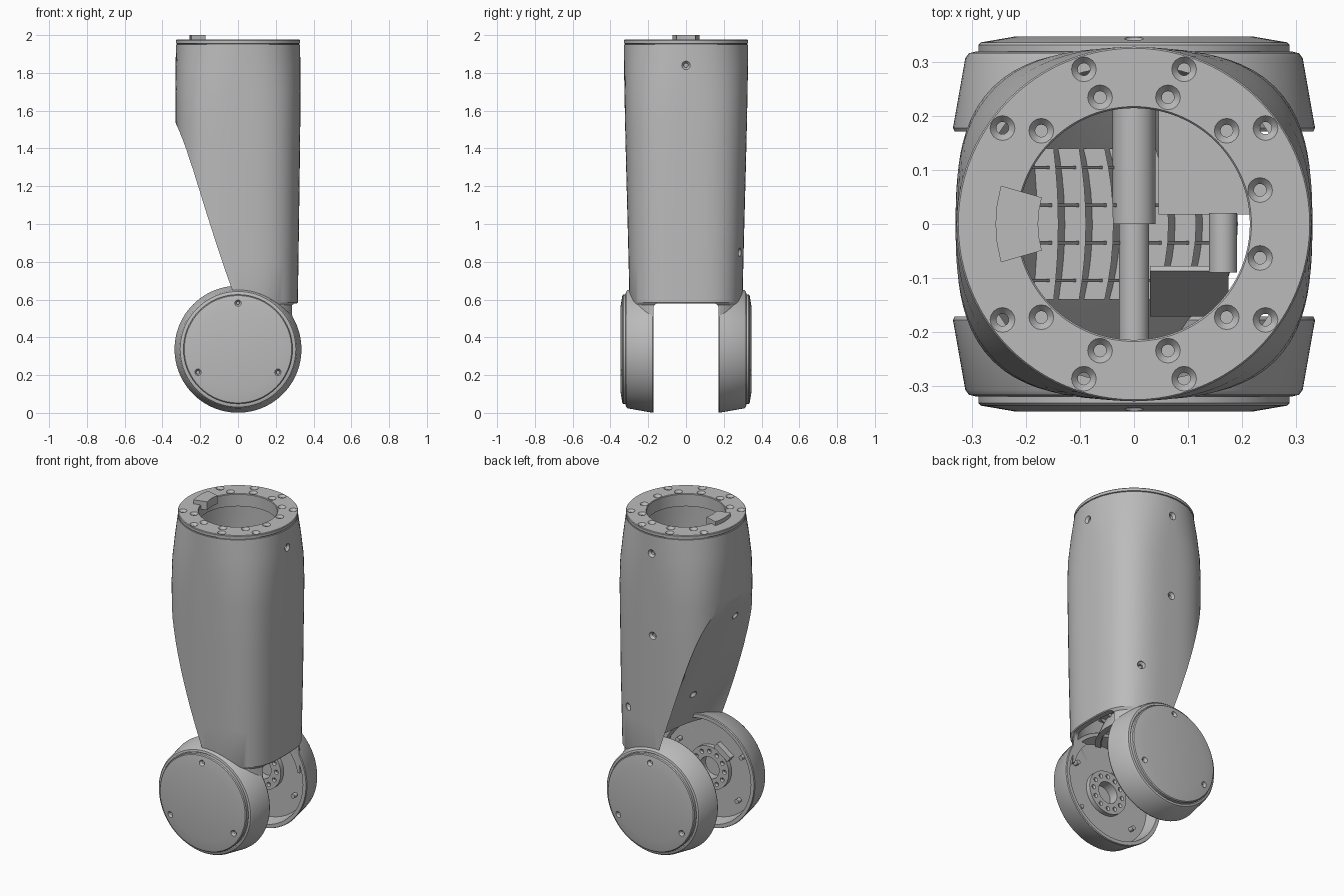
import bpy, bmesh
from math import pi, cos, sin, radians, atan2
from mathutils import Matrix, Vector

old = bpy.data.objects.get("Cube")
if old:
    bpy.data.objects.remove(old, do_unlink=True)

GREY = (0.5, 0.5, 0.5, 1)
metal = bpy.data.materials.new("plain grey metal")
metal.use_nodes = True
metal.diffuse_color = GREY
for node in metal.node_tree.nodes:
    if node.type == 'BSDF_PRINCIPLED':
        node.inputs["Base Color"].default_value = GREY

HUB_Z = 0.337


def finish(name, bm):
    bmesh.ops.recalc_face_normals(bm, faces=bm.faces)
    mesh = bpy.data.meshes.new(name)
    bm.to_mesh(mesh)
    bm.free()
    mesh.materials.append(metal)
    ob = bpy.data.objects.new(name, mesh)
    bpy.context.collection.objects.link(ob)
    return ob


def activate(ob):
    bpy.ops.object.select_all(action='DESELECT')
    ob.select_set(True)
    bpy.context.view_layer.objects.active = ob


def smooth(ob):
    activate(ob)
    bpy.ops.object.shade_smooth_by_angle(angle=radians(28))


def cut(ob, cutter):
    activate(ob)
    mod = ob.modifiers.new("cut", 'BOOLEAN')
    mod.operation, mod.solver, mod.object = 'DIFFERENCE', 'EXACT', cutter
    bpy.ops.object.modifier_apply(modifier=mod.name)
    bpy.data.objects.remove(cutter, do_unlink=True)


def lathe(bm, profile, matrix=Matrix(), steps=72, closed=False):
    """Turn (radius, height) points about z, then move by matrix."""
    part = bmesh.new()
    verts = [part.verts.new((r, 0, h)) for r, h in profile]
    pairs = list(zip(verts, verts[1:])) + ([(verts[-1], verts[0])] if closed else [])
    edges = [part.edges.new(p) for p in pairs]
    bmesh.ops.spin(part, geom=verts + edges, cent=(0, 0, 0), axis=(0, 0, 1),
                   angle=2 * pi, steps=steps, use_merge=True)
    bmesh.ops.remove_doubles(part, verts=part.verts, dist=1e-5)
    bmesh.ops.recalc_face_normals(part, faces=part.faces)
    part.transform(matrix)
    temp = bpy.data.meshes.new("temp")
    part.to_mesh(temp)
    part.free()
    bm.from_mesh(temp)
    bpy.data.meshes.remove(temp)


def pit(bm, place, direction, r=0.023, depth=0.014):
    """Countersunk screw hole cutter; direction points out of the surface."""
    turn = Vector(direction).to_track_quat('Z', 'Y').to_matrix().to_4x4()
    lathe(bm, [(0, -2 * depth), (r * .5, -2 * depth), (r * .5, -depth),
               (r, 0), (r, 0.02), (0, 0.02)],
          Matrix.Translation(place) @ turn, steps=16)


def box(name, lo, hi, turn=Matrix(), bevel=0.0):
    lo, hi = Vector(lo), Vector(hi)
    bm = bmesh.new()
    bmesh.ops.create_cube(bm, size=1)
    bm.transform(Matrix.Translation((lo + hi) / 2) @ turn @ Matrix.Diagonal((*(hi - lo), 1)))
    if bevel:
        along_x = [e for e in bm.edges if abs(e.verts[0].co.x - e.verts[1].co.x) > 0.1]
        bmesh.ops.bevel(bm, geom=along_x, offset=bevel, segments=6, profile=0.5, affect='EDGES')
    return finish(name, bm)


def prism(name, outline, z, height):
    bm = bmesh.new()
    face = bm.faces.new([bm.verts.new((x, y, z)) for x, y in outline])
    top = bmesh.ops.extrude_face_region(bm, geom=[face])["geom"]
    bmesh.ops.translate(bm, vec=(0, 0, height),
                        verts=[v for v in top if isinstance(v, bmesh.types.BMVert)])
    return finish(name, bm)


def loft(name, rings):
    bm = bmesh.new()
    rings = [[bm.verts.new(p) for p in ring] for ring in rings]
    n = len(rings[0])
    for low, high in zip(rings, rings[1:]):
        for i in range(n):
            j = (i + 1) % n
            bm.faces.new((low[i], low[j], high[j], high[i]))
    bm.faces.new(rings[0])
    bm.faces.new(rings[-1])
    return finish(name, bm)


def slant_x(z, y):
    """Sloping back wall, straight at its edges and hollowed toward the joint."""
    hollowing = 0.15 * max(0, 1.53 - z) / 0.93
    return -0.02 - 0.35 * (z - 0.65) + hollowing * (1 - (y / 0.29) ** 2)


def slant_cutter(inset):
    ys = [-.36 + .03 * i for i in range(25)]
    zs = [.3 + .123 * i for i in range(11)] + [1.75]
    return loft("slant_cutter", [[(slant_x(z, y) + inset, y, z) for y in ys]
                                 + [(-1, .36, z), (-1, -.36, z)] for z in zs])


# half width, half depth and squareness of the arm at several heights
SECTIONS = [(0.40, .318, .288, 3.0), (0.57, .306, .296, 3.0), (0.585, .317, .299, 3.1),
            (0.80, .320, .304, 3.1), (1.00, .323, .309, 3.1), (1.30, .327, .317, 3.0),
            (1.55, .330, .323, 2.95), (1.70, .331, .326, 2.75), (1.83, .330, .328, 2.35),
            (1.95, .329, .329, 2.0)]


def arm_solid(name, inset, sections, n=96):
    rings = []
    for z, a, b, p in sections:
        ring = []
        for i in range(n):
            c, s = cos(2 * pi * i / n), sin(2 * pi * i / n)
            k = (abs(c) ** p + abs(s) ** p) ** (-1 / p)
            ring.append(((a - inset) * c * k, (b - inset) * s * k, z))
        rings.append(ring)
    solid = loft(name, rings)
    cut(solid, slant_cutter(inset))
    return solid


def side_matrix(side):
    """Takes the lathe axis to +y or -y through the joint centre."""
    return Matrix.Translation((0, 0, HUB_Z)) @ Matrix.Rotation(-side * pi / 2, 4, 'X')


# hollow arm shell with the slanted cut and the fork gap
arm = arm_solid("arm_shell", 0, SECTIONS)
cut(arm, box("gap_cutter", (-1, -.172, -.3), (1, .172, .58), bevel=0.025))
hollow = [(0.55,) + SECTIONS[2][1:]] + SECTIONS[3:-1] + [(2.1,) + SECTIONS[-1][1:]]
cut(arm, arm_solid("hollow_cutter", 0.035, hollow))
bm = bmesh.new()
lathe(bm, [(0, -.25), (.285, -.25), (.285, .25), (0, .25)], side_matrix(1))
cut(arm, finish("joint_cutter", bm))
bm = bmesh.new()
for place, direction in [((0.33, 0, 1.84), (1, 0, 0)), ((0, .328, 1.84), (0, 1, 0)),
                         ((0, .318, 1.34), (0, 1, 0)), ((.185, .282, .85), (.45, 1, 0))]:
    pit(bm, place, direction)
for y, z in ((-.12, 1.36), (-.10, .82)):
    pit(bm, (slant_x(z, y), y, z), (-.8, .2, -.35))
cut(arm, finish("screw_cutter", bm))
smooth(arm)

# mounting ring on top with its screw holes
bm = bmesh.new()
lathe(bm, [(.215, 1.9), (.215, 1.972), (.218, 1.976), (.326, 1.976), (.329, 1.972),
           (.329, 1.956), (.322, 1.954), (.322, 1.948), (.29, 1.948), (.29, 1.9)],
      steps=96, closed=True)
flange = finish("top_ring", bm)
bm = bmesh.new()
for y_side in (1, -1):
    for x, y in [(.093, .287), (.063, .235), (.244, .178), (.172, .173)]:
        for x_side in (1, -1):
            pit(bm, (x * x_side, y * y_side, 1.976), (0, 0, 1))
    pit(bm, (.234, .063 * y_side, 1.976), (0, 0, 1))
cut(flange, finish("ring_screw_cutter", bm))
smooth(flange)

# locating key on the ring
fan = (-.28, -.14, 0, .14, .28)
prism("locating_key", [(-.178 * cos(t), -.178 * sin(t)) for t in fan]
      + [(-.257 * cos(t), -.257 * sin(t)) for t in reversed(fan)], 1.95, .05)

# the two joint cups with outer cap and inner bolt circle
CUP = [(0, .28), (.065, .28), (.065, .222), (.13, .222), (.13, .25), (.296, .25),
       (.312, .172), (.333, .172), (.336, .178), (.313, .308), (.306, .317), (.294, .32),
       (.294, .314), (.289, .314), (.289, .332), (.284, .337), (.22, .348), (0, .348)]
for side, label in ((1, "back"), (-1, "front")):
    bm = bmesh.new()
    lathe(bm, CUP, side_matrix(side), steps=96)
    cup = finish(label + "_joint_cup", bm)
    bm = bmesh.new()
    for i in range(3):
        t = pi / 2 + i * 2 * pi / 3
        pit(bm, (.245 * cos(t), side * .344, HUB_Z + .245 * sin(t)), (0, side, 0), r=.018)
    for i in range(12):
        t = i * pi / 6
        pit(bm, (.1 * cos(t), side * .222, HUB_Z + .1 * sin(t)), (0, -side, 0), r=.013, depth=.01)
    cut(cup, finish("cup_screw_cutter", bm))
    smooth(cup)
    # stop block and guide posts inside the cup
    y0, y1 = sorted((side * .215, side * .26))
    box(label + "_stop_block", (-.145, y0, HUB_Z + .10), (-.035, y1, HUB_Z + .135),
        Matrix.Rotation(radians(-35), 4, 'Y'))
    bm = bmesh.new()
    for t in (.5, pi - .5, -.7, pi + .7):
        spot = Matrix.Translation((.24 * cos(t), .24 * sin(t), 0))
        lathe(bm, [(0, .22), (.013, .22), (.013, .26), (0, .26)], side_matrix(side) @ spot, steps=16)
    smooth(finish(label + "_guide_posts", bm))

# inner shelf and tilted plate
box("inner_shelf", (.045, .018, .90), (.235, .225, .92))
box("tilted_plate", (.03, -.21, .95), (.175, -.04, .96), Matrix.Rotation(radians(60), 4, 'X'))

# cross bars inside the arm
bm = bmesh.new()
for x, r, y0, y1 in [(0, .04, 0, .29), (0, .028, -.29, .01), (.165, .026, -.09, .02)]:
    place = Matrix.Translation((x, 0, 1.05)) @ Matrix.Rotation(-pi / 2, 4, 'X')
    lathe(bm, [(0, y0), (r, y0), (r, y1), (0, y1)], place, steps=32)
smooth(finish("inner_bars", bm))

# stiffening ribs on the inside of the slanted wall
for i, y in enumerate((-.105, -.035, .035, .105)):
    low, high = (Vector((slant_x(z, y) + .04, y, z)) for z in (.68, 1.4))
    run, mid = high - low, (low + high) / 2
    half = Vector((.02, .003, run.length / 2))
    box("long_rib_%d" % (i + 1), mid - half, mid + half,
        Matrix.Rotation(atan2(run.x, run.z), 4, 'Y'))
across = [-.14 + .035 * i for i in range(9)]
for i in range(7):
    z = .7 + .1 * i
    prism("cross_rib_%d" % (i + 1), [(slant_x(z, y) + .02, y) for y in across]
          + [(slant_x(z, y) + .07, y) for y in reversed(across)], z, .008)
